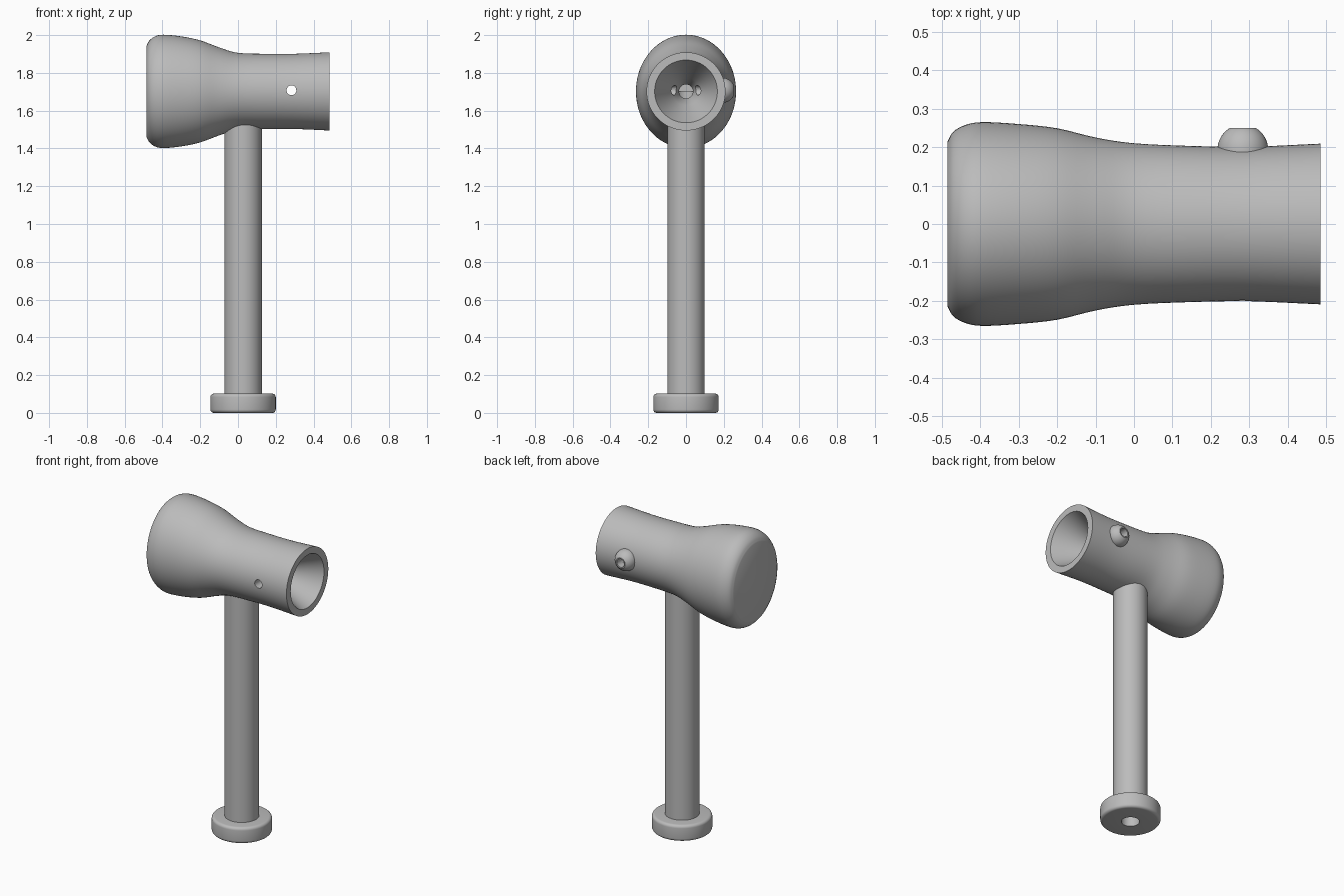
import bpy
import bmesh
import math
from mathutils import Matrix, Vector

cube = bpy.data.objects.get("Cube")
if cube:
    bpy.data.objects.remove(cube, do_unlink=True)

grey = bpy.data.materials.new("plain grey")
grey.use_nodes = True
grey.diffuse_color = (0.5, 0.5, 0.5, 1)
grey.node_tree.nodes["Principled BSDF"].inputs["Base Color"].default_value = (0.5, 0.5, 0.5, 1)

# Maps the local lathe axis (z) onto a world axis
TO_X = Matrix(((0, 0, 1), (1, 0, 0), (0, 1, 0))).to_4x4()
TO_Y = Matrix(((1, 0, 0), (0, 0, 1), (0, 1, 0))).to_4x4()
TO_Z = Matrix.Identity(4)


def loft(name, rings, turn, origin, sides=64, closed=False):
    """Join elliptical rings (position, radius a, radius b) along an axis."""
    bm = bmesh.new()
    loops = []
    for pos, a, b in rings:
        angles = [2 * math.pi * i / sides for i in range(sides)]
        loops.append([bm.verts.new((a * math.cos(t), b * math.sin(t), pos)) for t in angles])
    pairs = list(zip(loops, loops[1:]))
    if closed:
        pairs.append((loops[-1], loops[0]))
    else:
        bm.faces.new(loops[0])
        bm.faces.new(loops[-1])
    for low, high in pairs:
        for i in range(sides):
            j = (i + 1) % sides
            bm.faces.new((low[i], low[j], high[j], high[i]))
    bm.transform(Matrix.Translation(origin) @ turn)
    bmesh.ops.recalc_face_normals(bm, faces=bm.faces)
    mesh = bpy.data.meshes.new(name)
    bm.to_mesh(mesh)
    bm.free()
    mesh.materials.append(grey)
    obj = bpy.data.objects.new(name, mesh)
    bpy.context.collection.objects.link(obj)
    return obj


def activate(obj):
    bpy.ops.object.select_all(action='DESELECT')
    obj.select_set(True)
    bpy.context.view_layer.objects.active = obj


def smooth(obj):
    activate(obj)
    bpy.ops.object.shade_smooth_by_angle(angle=math.radians(30))


def drill(obj, cutter):
    mod = obj.modifiers.new("drill", 'BOOLEAN')
    mod.operation = 'DIFFERENCE'
    mod.solver = 'EXACT'
    mod.object = cutter
    activate(obj)
    bpy.ops.object.modifier_apply(modifier=mod.name)
    bpy.data.objects.remove(cutter, do_unlink=True)


def spline(points, steps=4):
    """Catmull-Rom curve through the stations."""
    pts = [Vector(p) for p in points]
    pts = [2 * pts[0] - pts[1]] + pts + [2 * pts[-1] - pts[-2]]
    out = []
    for p, q, r, s in zip(pts, pts[1:], pts[2:], pts[3:]):
        for k in range(steps):
            t = k / steps
            out.append(0.5 * (2 * q + (r - p) * t + (2 * p - 5 * q + 4 * r - s) * t ** 2
                              + (3 * q - p - 3 * r + s) * t ** 3))
    return out + [pts[-2]]


def round_rings(profile):
    return [(pos, r, r) for pos, r in profile]


AXIS_Z = 1.702
HANDLE_X = 0.027
HOLE = (0.283, 0, 1.708)

# Head: flared oval body, conical bowl and narrow airway
body = spline([(-0.485, 0.215, 0.24), (-0.47, 0.24, 0.268), (-0.44, 0.257, 0.291),
               (-0.395, 0.265, 0.3), (-0.3, 0.26, 0.291), (-0.2, 0.249, 0.27),
               (-0.1, 0.225, 0.233), (0, 0.21, 0.204), (0.15, 0.203, 0.199),
               (0.3, 0.201, 0.199), (0.485, 0.209, 0.207)])
bowl = round_rings([(0.485, 0.166), (0.4, 0.125), (0.3, 0.074), (0.225, 0.037), (0.0, 0.037)])
head = loft("head", [tuple(p) for p in body] + bowl, TO_X, (0, 0, AXIS_Z), 96)
drill(head, loft("side_hole_cutter", round_rings([(-0.4, 0.026), (0.4, 0.026)]), TO_Y, HOLE, 32))
drill(head, loft("handle_bore_cutter", round_rings([(1.3, 0.052), (AXIS_Z, 0.052)]),
                 TO_Z, (HANDLE_X, 0, 0), 48))
smooth(head)

# Raised dome around the rear side hole
dome = [(0.17, 0.066)]
for i in range(9):
    t = math.radians(60) * i / 8
    dome.append((0.193 + 0.066 * math.sin(t), 0.066 * math.cos(t)))
dome += [(0.25, 0.026), (0.17, 0.026)]
smooth(loft("hole_dome", round_rings(dome), TO_Y, HOLE, 40, closed=True))

# Hollow handle
tube = [(0.02, 0.099), (1.6, 0.099), (1.6, 0.052), (0.02, 0.052)]
smooth(loft("handle", round_rings(tube), TO_Z, (HANDLE_X, 0, 0), 64, closed=True))

# Foot disc with rounded rims
RIM, RADIUS, HEIGHT = 0.018, 0.173, 0.102
foot = [(0, 0.052)]
for start, centre in ((-90, RIM), (0, HEIGHT - RIM)):
    for i in range(6):
        t = math.radians(start + 18 * i)
        foot.append((centre + RIM * math.sin(t), RADIUS - RIM + RIM * math.cos(t)))
foot.append((HEIGHT, 0.052))
smooth(loft("foot", round_rings(foot), TO_Z, (HANDLE_X, 0, 0), 64, closed=True))
